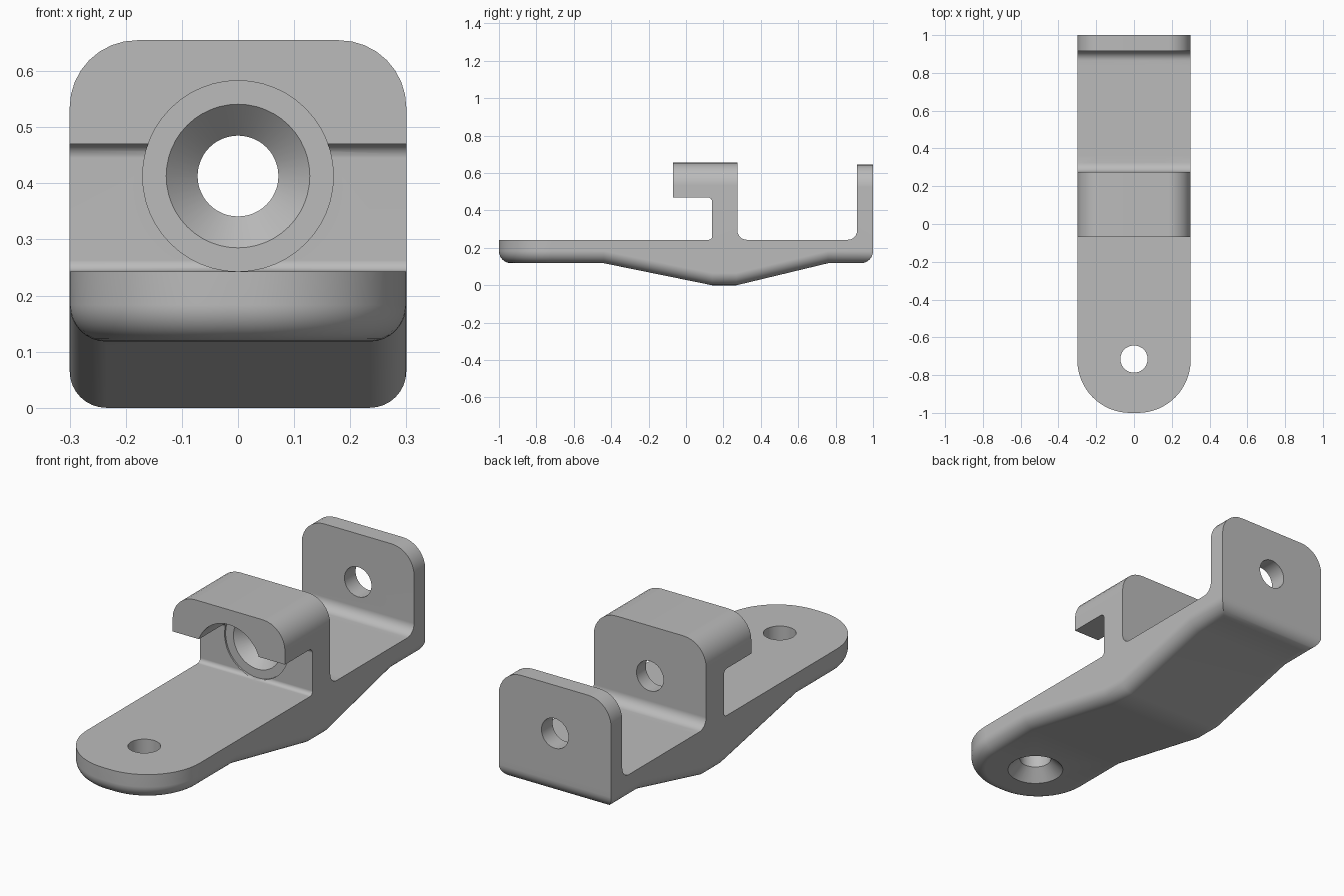
import bpy, bmesh, math
from mathutils import Vector

if "Cube" in bpy.data.objects:
    bpy.data.objects.remove(bpy.data.objects["Cube"], do_unlink=True)

HALF, TOP, BORE_Z, HOLE_Y = 0.3, 0.243, 0.413, -0.715
BELLY = [(-1, 0.118), (-0.44, 0.118), (0.14, 0), (0.27, 0), (0.76, 0.118), (1, 0.118)]

grey = bpy.data.materials.new("grey metal")
grey.use_nodes = True
grey.diffuse_color = (0.5, 0.5, 0.5, 1)
grey.node_tree.nodes["Principled BSDF"].inputs["Base Color"].default_value = (0.5, 0.5, 0.5, 1)


def finish(bm, name):
    bmesh.ops.recalc_face_normals(bm, faces=bm.faces)
    mesh = bpy.data.meshes.new(name)
    bm.to_mesh(mesh)
    bm.free()
    mesh.materials.append(grey)
    obj = bpy.data.objects.new(name, mesh)
    bpy.context.collection.objects.link(obj)
    return obj


def belly_z(y):
    for (y0, z0), (y1, z1) in zip(BELLY, BELLY[1:]):
        if y <= y1:
            return z0 + (z1 - z0) * (y - y0) / (y1 - y0)
    return BELLY[-1][1]


def plan(inset, radius=0.28, steps=16):
    """Right half of the base outline, from front to back."""
    pts = []
    for k in range(steps + 1):
        a = math.pi / 2 * (k / steps - 1)
        r = radius - inset
        pts.append((HALF - radius + r * math.cos(a), radius - 1 + r * math.sin(a)))
    pts += [(HALF - inset, y) for y, _ in BELLY[1:-1]]
    return pts + [(HALF - inset, 1 - inset)]


def make_base(fillet=0.065, steps=8):
    bm = bmesh.new()
    rings = []
    for k in range(-1, steps + 1):
        a = math.pi / 2 * max(k, 0) / steps
        half = []
        for x, y in plan(fillet * (1 - math.cos(a))):
            z = TOP if k < 0 else belly_z(y) + fillet * (1 - math.sin(a))
            half.append((x, y, z))
        ring = half + [(-x, y, z) for x, y, z in reversed(half)]
        rings.append([bm.verts.new(p) for p in ring])
    n = len(rings[0])
    for a, b in zip(rings, rings[1:]):
        for i in range(n):
            j = (i + 1) % n
            bm.faces.new((a[i], a[j], b[j], b[i]))
    bm.faces.new(rings[0])
    low = rings[-1]
    for i in range(n // 2 - 1):
        bm.faces.new((low[i], low[i + 1], low[n - 2 - i], low[n - 1 - i]))
    return finish(bm, "bracket")


def rounded(points, steps=6):
    """Replace each corner (y, z, radius) of a right-angled profile by an arc."""
    out = []
    for i, p in enumerate(points):
        c = Vector(p[:2])
        if len(p) == 2:
            out.append(c)
            continue
        u = (Vector(points[i - 1][:2]) - c).normalized() * p[2]
        v = (Vector(points[(i + 1) % len(points)][:2]) - c).normalized() * p[2]
        for k in range(steps + 1):
            a = math.pi / 2 * k / steps
            out.append(c + u * (1 - math.sin(a)) + v * (1 - math.cos(a)))
    return out


def extrude(name, points, top):
    """Side profile swept across the width, with its two upper corners rounded."""
    bm = bmesh.new()
    face = bm.faces.new([bm.verts.new((-HALF, y, z)) for y, z in rounded(points)])
    new = bmesh.ops.extrude_face_region(bm, geom=[face])["geom"]
    bmesh.ops.translate(bm, vec=(2 * HALF, 0, 0),
                        verts=[g for g in new if isinstance(g, bmesh.types.BMVert)])
    corners = [e for e in bm.edges
               if all(abs(v.co.z - top) < 1e-4 for v in e.verts)
               and abs(e.verts[0].co.x - e.verts[1].co.x) < 1e-4]
    bmesh.ops.bevel(bm, geom=corners, offset=0.12, segments=8, profile=0.5, affect='EDGES')
    return finish(bm, name)


def revolve(name, profile, axis, origin, sides=48):
    """Cutter turned from (radius, position) pairs about the y or z axis."""
    bm = bmesh.new()
    rings = []
    for r, t in profile:
        ring = []
        for k in range(sides):
            a = math.tau * k / sides
            u, v = r * math.cos(a), r * math.sin(a)
            p = (u, t, v) if axis == "y" else (u, v, t)
            ring.append(bm.verts.new(Vector(p) + Vector(origin)))
        rings.append(ring)
    for a, b in zip(rings, rings[1:]):
        for i in range(sides):
            j = (i + 1) % sides
            bm.faces.new((a[i], a[j], b[j], b[i]))
    bm.faces.new(rings[0])
    bm.faces.new(rings[-1])
    return finish(bm, name)


def combine(obj, other, operation):
    other.hide_render = True
    mod = obj.modifiers.new(other.name, 'BOOLEAN')
    mod.operation, mod.solver, mod.object = operation, 'EXACT', other
    bpy.context.view_layer.objects.active = obj
    bpy.ops.object.modifier_apply(modifier=mod.name)
    bpy.data.objects.remove(other, do_unlink=True)


bracket = make_base()

# Hooked post and back plate, both with filleted feet
hook = extrude("hooked_post", [
    (0.1, 0.21), (0.1, TOP), (0.14, TOP, 0.02), (0.14, 0.47, 0.025), (-0.07, 0.47),
    (-0.07, 0.655), (0.275, 0.655), (0.275, TOP, 0.05), (0.36, TOP), (0.36, 0.21)], 0.655)
plate = extrude("back_plate", [
    (0.83, 0.21), (0.83, TOP), (0.915, TOP, 0.05), (0.915, 0.645), (1, 0.645), (1, 0.21)], 0.645)
combine(bracket, hook, 'UNION')
combine(bracket, plate, 'UNION')

# Countersunk bore through post and plate, countersunk hole in the base
bore = revolve("bore", [(0.17, -0.2), (0.17, 0.148), (0.128, 0.148), (0.072, 0.204),
                        (0.072, 1.1)], "y", (0, 0, BORE_Z))
hole = revolve("base_hole", [(0.138, 0.108), (0.072, 0.174), (0.072, 0.4)],
               "z", (0, HOLE_Y, 0))
combine(bracket, bore, 'DIFFERENCE')
combine(bracket, hole, 'DIFFERENCE')

# Smooth rounded surfaces, crisp edges
bpy.ops.object.select_all(action='DESELECT')
bracket.select_set(True)
bpy.context.view_layer.objects.active = bracket
bpy.ops.object.shade_smooth_by_angle(angle=math.radians(30))
weighted = bracket.modifiers.new("even shading", 'WEIGHTED_NORMAL')
weighted.keep_sharp = True
